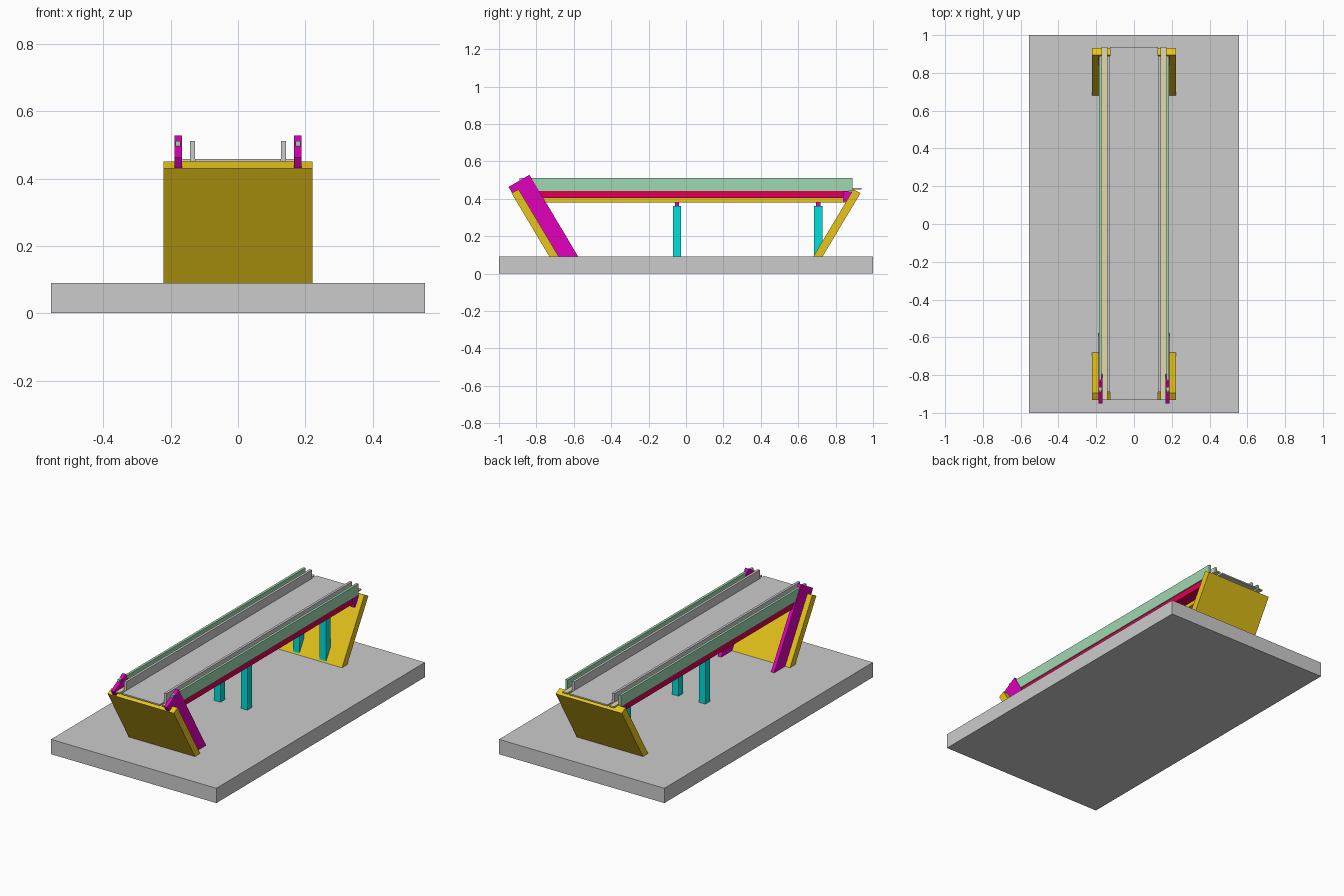
import bpy

if "Cube" in bpy.data.objects:
    bpy.data.objects.remove(bpy.data.objects["Cube"])

def material(name, rgb):
    m = bpy.data.materials.new(name)
    m.diffuse_color = (*rgb, 1)
    m.use_nodes = True
    m.node_tree.nodes["Principled BSDF"].inputs["Base Color"].default_value = m.diffuse_color
    return m

YELLOW = material("yellow", (0.80, 0.56, 0.01))
MAGENTA = material("magenta", (0.75, 0.0, 0.5))
CYAN = material("cyan", (0.0, 0.75, 0.72))
RED = material("red", (0.72, 0.0, 0.08))
GREEN = material("pale_green", (0.35, 0.68, 0.44))
BEIGE = material("beige", (0.75, 0.70, 0.42))

def prism(name, x0, x1, profile, mat=None):
    """Extrude a (y, z) outline from x0 to x1."""
    n = len(profile)
    verts = [(x, y, z) for x in (x0, x1) for y, z in profile]
    faces = [tuple(range(n)), tuple(range(2 * n - 1, n - 1, -1))]
    faces += [(i, i + n, (i + 1) % n + n, (i + 1) % n) for i in range(n)]
    mesh = bpy.data.meshes.new(name)
    mesh.from_pydata(verts, [], faces)
    import_bm = bmesh.new()
    import_bm.from_mesh(mesh)
    bmesh.ops.recalc_face_normals(import_bm, faces=import_bm.faces)
    import_bm.to_mesh(mesh)
    import_bm.free()
    if mat:
        mesh.materials.append(mat)
    ob = bpy.data.objects.new(name, mesh)
    bpy.context.collection.objects.link(ob)
    return ob

def box(name, x, y, z, mat=None):
    return prism(name, *x, [(y[0], z[0]), (y[1], z[0]), (y[1], z[1]), (y[0], z[1])], mat)

def pair(make, name, x, *args):
    """Build a part on the right and its mirror on the left."""
    make("right_" + name, x[0], x[1], *args) if make is prism else make("right_" + name, x, *args)
    m = (-x[1], -x[0])
    make("left_" + name, m[0], m[1], *args) if make is prism else make("left_" + name, m, *args)

import bmesh

# Ground slab
box("base_slab", (-0.555, 0.555), (-1, 1), (0, 0.09))

# Slanted end plates
plate = [(0.73, 0.09), (0.933, 0.43), (0.895, 0.45), (0.68, 0.09)]
prism("back_end_plate", -0.222, 0.222, plate, YELLOW)
prism("front_end_plate", -0.222, 0.222, [(-y, z) for y, z in plate], YELLOW)

# Long front braces and short back brackets
pair(prism, "front_brace", (0.167, 0.189),
     [(-0.949, 0.463), (-0.837, 0.528), (-0.576, 0.09), (-0.725, 0.09)], MAGENTA)
pair(prism, "back_bracket", (0.167, 0.189),
     [(0.84, 0.385), (0.86, 0.385), (0.89, 0.44), (0.84, 0.44)], MAGENTA)

# Under-structure: slab on two stringers
box("support_slab", (-0.18, 0.18), (-0.87, 0.87), (0.403, 0.441), RED)
pair(box, "stringer", (0.07, 0.11), (-0.86, 0.86), (0.38, 0.403), YELLOW)

# Deck, ledges, rails and side panels
box("deck", (-0.128, 0.128), (-0.932, 0.937), (0.45, 0.458))
pair(box, "ledge", (0.141, 0.172), (-0.932, 0.937), (0.45, 0.458), BEIGE)
pair(box, "rail", (0.127, 0.142), (-0.89, 0.89), (0.441, 0.511))
pair(box, "side_panel", (0.171, 0.186), (-0.89, 0.89), (0.441, 0.511), GREEN)

# Pillars with narrow bearings
for label, y in (("middle", -0.048), ("back", 0.707)):
    pair(box, label + "_pillar", (0.068, 0.112), (y - 0.022, y + 0.022), (0.09, 0.36), CYAN)
    pair(box, label + "_bearing", (0.079, 0.101), (y - 0.011, y + 0.011), (0.36, 0.38), MAGENTA)
